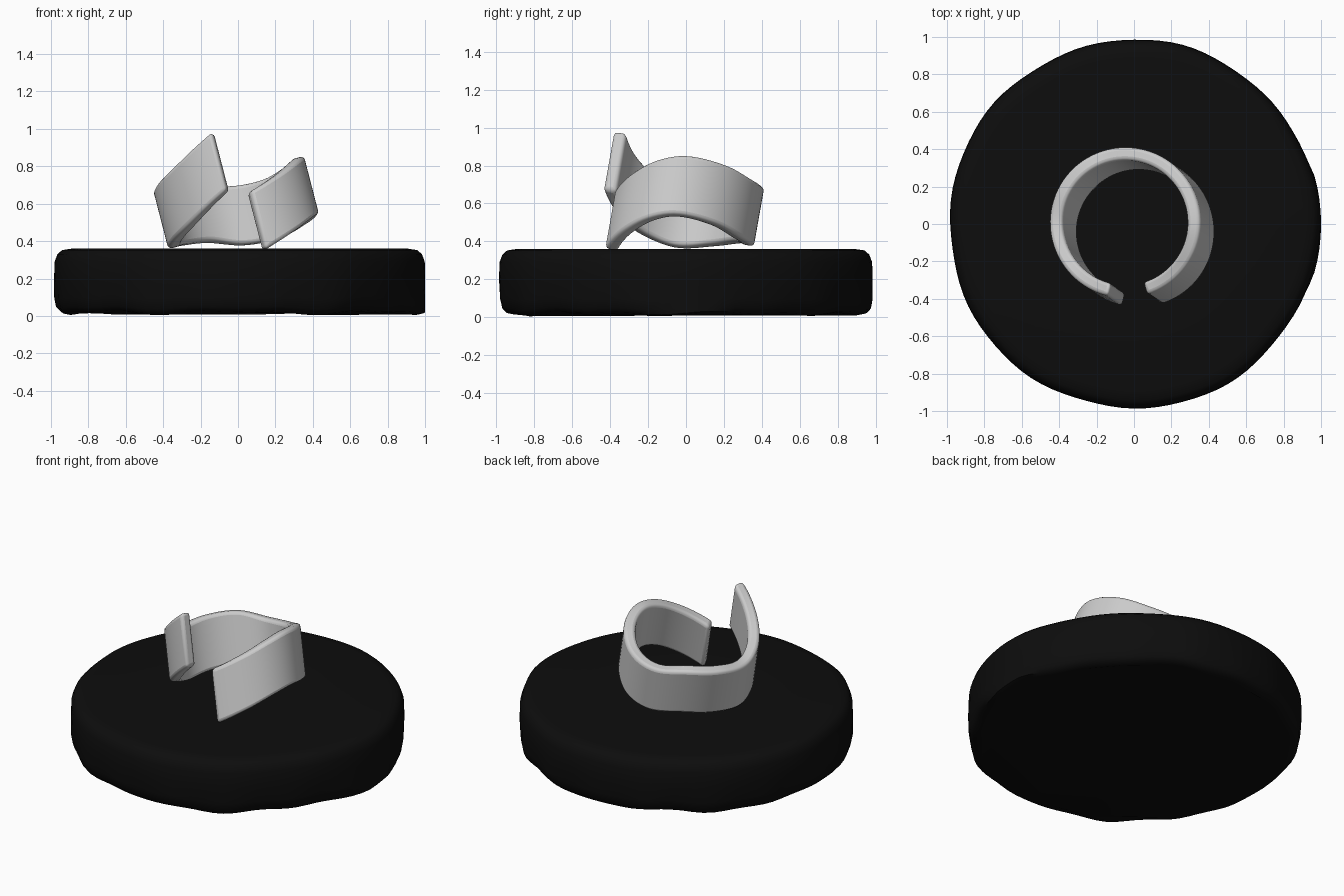
import bpy, bmesh
from math import sin, cos, radians, pi, exp

if "Cube" in bpy.data.objects:
    bpy.data.objects.remove(bpy.data.objects["Cube"])


def make_object(name, bm):
    bmesh.ops.recalc_face_normals(bm, faces=bm.faces)
    mesh = bpy.data.meshes.new(name)
    bm.to_mesh(mesh)
    bm.free()
    ob = bpy.data.objects.new(name, mesh)
    bpy.context.collection.objects.link(ob)
    bpy.ops.object.select_all(action='DESELECT')
    ob.select_set(True)
    bpy.context.view_layer.objects.active = ob
    return ob


def skin(bm, rings):
    # closed cross-sections joined into a skin
    for a, b in zip(rings, rings[1:]):
        n = len(a)
        for i in range(n):
            bm.faces.new((a[i], a[(i + 1) % n], b[(i + 1) % n], b[i]))
    bm.faces.new(rings[0])
    bm.faces.new(rings[-1])


# Base disc: rounded profile with a slightly uneven, flared lower lip
PROFILE = [(0.915, 0.02), (0.95, 0.027), (0.972, 0.05), (0.983, 0.10), (0.986, 0.20),
           (0.983, 0.29), (0.968, 0.33), (0.943, 0.352), (0.89, 0.36), (0.5, 0.36)]
bm = bmesh.new()
rings = []
for r, z in PROFILE:
    ring = []
    low = max(0.0, 1 - z / 0.2)
    for i in range(96):
        a = 2 * pi * i / 96
        d = min(a, 2 * pi - a)
        wobble = 0.004 * sin(5 * a + 1) + 0.003 * sin(11 * a)
        flare = 0.055 * low * exp(-(d / 0.25) ** 2) + 0.012 * exp(-(d / 0.3) ** 2)
        rr = min(r + wobble + flare + low * 0.006 * sin(17 * a), 1.0)
        dz = low * (-0.006 + 0.006 * sin(7 * a) + 0.006 * sin(13 * a))
        ring.append(bm.verts.new((rr * cos(a), rr * sin(a), z + dz)))
    rings.append(ring)
skin(bm, rings)
disc = make_object("base_disc", bm)
bpy.ops.object.shade_smooth_by_angle(angle=radians(40))
black = bpy.data.materials.new("black")
black.diffuse_color = (0.004, 0.004, 0.004, 1)
black.use_nodes = True
black.node_tree.nodes["Principled BSDF"].inputs["Base Color"].default_value = black.diffuse_color
disc.data.materials.append(black)

# Open cuff: leaning band whose upper edge rises and falls around the loop
KEYS = [(-73, 0.66), (-45, 0.76), (-22, 0.825), (0, 0.845), (30, 0.80), (60, 0.725),
        (90, 0.69), (120, 0.705), (150, 0.69), (180, 0.68), (205, 0.735),
        (225, 0.81), (257, 0.98)]


def top_height(deg):
    # cubic interpolation through the keys
    n = len(KEYS)

    def slope(k):
        p, q = KEYS[max(k - 1, 0)], KEYS[min(k + 1, n - 1)]
        return (q[1] - p[1]) / (q[0] - p[0])
    k = max(i for i in range(n - 1) if KEYS[i][0] <= deg + 1e-6)
    (a0, z0), (a1, z1) = KEYS[k], KEYS[k + 1]
    h = a1 - a0
    t = (deg - a0) / h
    return ((2*t**3 - 3*t*t + 1) * z0 + (t**3 - 2*t*t + t) * h * slope(k)
            + (3*t*t - 2*t**3) * z1 + (t**3 - t*t) * h * slope(k + 1))


bm = bmesh.new()
rings = []
STEPS = 80
for i in range(STEPS + 1):
    deg = -73 + 330 * i / STEPS
    a = radians(deg)
    top = top_height(deg)
    ring = []
    for r, level in ((0.333, 0), (0.403, 0), (0.403, 1), (0.333, 1)):
        cx, cy = (-0.05, 0.01) if level else (0.03, -0.045)
        # edges stay square to the leaning wall
        tilt = (r - 0.368) * (0.26 * cos(a) - 0.18 * sin(a))
        z = top - (0 if level else 0.31) + tilt
        ring.append(bm.verts.new((cx + r * cos(a), cy + r * sin(a), z)))
    rings.append(ring)
skin(bm, rings)
cuff = make_object("open_cuff", bm)
bevel = cuff.modifiers.new("soft_edges", 'BEVEL')
bevel.width = 0.02
bevel.segments = 3
bevel.limit_method = 'ANGLE'
bevel.angle_limit = radians(50)
bpy.ops.object.shade_smooth_by_angle(angle=radians(50))
